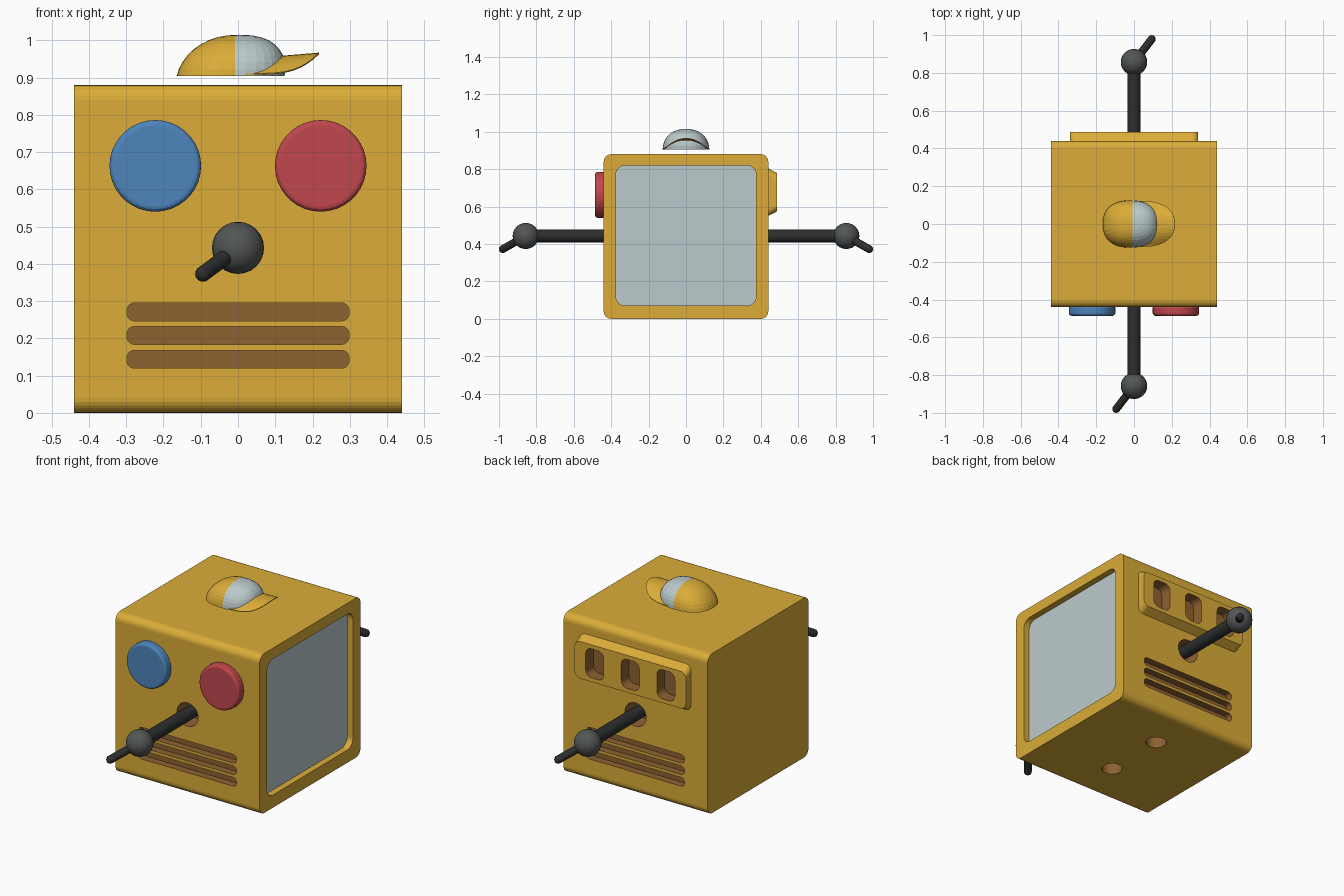
import bpy, bmesh, math
from mathutils import Vector

if "Cube" in bpy.data.objects:
    bpy.data.objects.remove(bpy.data.objects["Cube"])


def material(name, r, g, b):
    m = bpy.data.materials.new(name)
    lin = [(c / 255 / 12.92) if c < 11 else ((c / 255 + 0.055) / 1.055) ** 2.4 for c in (r, g, b)]
    m.diffuse_color = (*lin, 1)
    m.use_nodes = True
    m.node_tree.nodes["Principled BSDF"].inputs["Base Color"].default_value = m.diffuse_color
    return m


YELLOW = material("yellow", 219, 172, 56)
BROWN = material("brown", 142, 98, 50)
PALE = material("pale grey", 187, 202, 203)
BLUE = material("blue", 78, 133, 188)
RED = material("red", 192, 71, 78)
DARK = material("near black", 45, 46, 46)
GREY = material("dark grey", 82, 86, 84)
SHELL = [YELLOW, BROWN, PALE]


def finish(name, bm, mats, index=0):
    bmesh.ops.remove_doubles(bm, verts=bm.verts, dist=1e-5)
    bmesh.ops.recalc_face_normals(bm, faces=bm.faces)
    for f in bm.faces:
        f.material_index = index
    me = bpy.data.meshes.new(name)
    bm.to_mesh(me)
    bm.free()
    for m in mats:
        me.materials.append(m)
    ob = bpy.data.objects.new(name, me)
    bpy.context.collection.objects.link(ob)
    return ob


def outline(cu, cv, w, h, r, seg):
    pts = []
    for k, (su, sv) in enumerate(((1, 1), (-1, 1), (-1, -1), (1, -1))):
        for i in range(seg + 1):
            a = math.pi / 2 * (k + i / seg)
            p = (cu + su * (w / 2 - r) + r * math.cos(a), cv + sv * (h / 2 - r) + r * math.sin(a))
            if not pts or math.dist(p, pts[-1]) > 1e-5:
                pts.append(p)
    if math.dist(pts[0], pts[-1]) < 1e-5:
        pts.pop()
    return pts


def prism(name, axis, centre, size, r, a, b, mats, index=0, seg=6, end_size=None):
    """Rounded rectangle extruded along an axis from a to b."""
    place = {"x": lambda u, v, d: (d, u, v), "y": lambda u, v, d: (u, d, v),
             "z": lambda u, v, d: (u, v, d)}[axis]
    bm = bmesh.new()
    rings = [[bm.verts.new(place(u, v, d)) for u, v in outline(*centre, *s, r, seg)]
             for s, d in ((size, a), (end_size or size, b))]
    bm.faces.new(rings[0])
    bm.faces.new(rings[1])
    n = len(rings[0])
    for i in range(n):
        j = (i + 1) % n
        bm.faces.new((rings[0][i], rings[0][j], rings[1][j], rings[1][i]))
    return finish(name, bm, mats, index)


def cut(cutter, *targets):
    cutter.hide_render = True
    for t in targets:
        mod = t.modifiers.new("cut", "BOOLEAN")
        mod.operation = "DIFFERENCE"
        mod.solver = "EXACT"
        mod.object = cutter
        bpy.context.view_layer.objects.active = t
        bpy.ops.object.modifier_apply(modifier=mod.name)
    bpy.data.objects.remove(cutter)


# Box body and the raised panel on its back
body = prism("body", "x", (0, 0.44), (0.88, 0.88), 0.04, -0.44, 0.44, SHELL)
panel = prism("back_panel", "y", (0, 0.677), (0.68, 0.265), 0.035, 0.43, 0.486, SHELL,
              end_size=(0.68, 0.205))

# Screen recess, vents, sockets and panel windows
cut(prism("cutter", "x", (0, 0.445), (0.75, 0.75), 0.05, 0.405, 0.6, SHELL), body)
for s in (-1, 1):
    for z in (0.144, 0.208, 0.271):
        cut(prism("cutter", "y", (0, z), (0.596, 0.048), 0.02, s * 0.40, s * 0.6, SHELL, 1), body)
    cut(prism("cutter", "y", (0, 0.44), (0.13, 0.13), 0.065, s * 0.34, s * 0.6, SHELL, 1), body)
    cut(prism("cutter", "z", (0, s * 0.18), (0.11, 0.11), 0.055, -0.1, 0.08, SHELL, 1), body)
for x in (-0.217, 0, 0.217):
    cut(prism("cutter", "y", (x, 0.677), (0.11, 0.16), 0.035, 0.42, 0.6, SHELL, 1), body, panel)

# Screen colour on the floor of the side recess
for p in body.data.polygons:
    if p.normal.x > 0.9 and 0.39 < p.center.x < 0.42:
        p.material_index = 2

# Two round buttons
for name, x, m in (("blue_button", -0.222, BLUE), ("red_button", 0.222, RED)):
    b = prism(name, "y", (x, 0.663), (0.246, 0.246), 0.123, -0.43, -0.486, [m], seg=9)
    mod = b.modifiers.new("bevel", "BEVEL")
    mod.width, mod.segments, mod.limit_method = 0.014, 3, "ANGLE"


def ball(name, c, r, m, seg=24):
    bm = bmesh.new()
    bmesh.ops.create_uvsphere(bm, u_segments=seg, v_segments=seg // 2, radius=r)
    bmesh.ops.translate(bm, verts=bm.verts, vec=c)
    return finish(name, bm, [m])


def rod(name, p, q, r, m, seg=20):
    p, q = Vector(p), Vector(q)
    bm = bmesh.new()
    bmesh.ops.create_cone(bm, cap_ends=True, segments=seg, radius1=r, radius2=r, depth=(q - p).length)
    bmesh.ops.rotate(bm, verts=bm.verts,
                     matrix=(q - p).to_track_quat("Z", "Y").to_matrix())
    bmesh.ops.translate(bm, verts=bm.verts, vec=(p + q) / 2)
    return finish(name, bm, [m])


# Arms, joint balls and hands, turned half round for the back
smooth = []
for side, s in (("front", -1), ("back", 1)):
    joint, tip = (0, s * 0.857, 0.443), (s * 0.094, s * 0.979, 0.373)
    smooth += [rod(side + "_arm", (0, s * 0.345, 0.443), joint, 0.034, DARK),
               ball(side + "_joint", joint, 0.07, GREY),
               rod(side + "_hand", joint, tip, 0.021, DARK, 16),
               ball(side + "_hand_tip", tip, 0.021, DARK, 16)]


def sp(v, e):
    return math.copysign(abs(v) ** e, v)


# Cap crown: squarish half dome, front half pale
bm = bmesh.new()
N, M = 32, 9
rows = []
for j in range(M + 1):
    e = math.pi / 2 * j / M
    k, h = math.cos(e) ** 0.85, math.sin(e)
    rows.append([bm.verts.new((-0.02 + 0.145 * k * sp(math.cos(t), 0.85) + 0.025 * h,
                               0.125 * k * sp(math.sin(t), 0.85), 0.904 + 0.111 * h))
                 for t in (2 * math.pi * i / N for i in range(N))])
for a, b in zip(rows, rows[1:]):
    for i in range(N):
        bm.faces.new((a[i], a[(i + 1) % N], b[(i + 1) % N], b[i]))
crown_plane = (-0.008, 0, 0)
bmesh.ops.bisect_plane(bm, geom=bm.verts[:] + bm.edges[:] + bm.faces[:],
                       plane_co=crown_plane, plane_no=(1, 0, 0))
crown = finish("cap_crown", bm, [YELLOW, PALE])
for p in crown.data.polygons:
    p.material_index = int(p.center.x > -0.008)

# Cap brim: arched fan rising towards its tip
bm = bmesh.new()
rows = []
for j in range(5):
    f = j / 4
    row = []
    for i in range(21):
        t = math.pi * (i / 20 - 0.5)
        c, s = max(math.cos(t), 0), math.sin(t)
        inner = Vector((0.112 * c ** 0.85, 0.115 * sp(s, 0.85), 0.908 + 0.048 * c * c))
        outer = Vector((0.02 + 0.197 * c ** 0.8, 0.122 * sp(s, 0.85), 0.909 + 0.056 * c ** 3))
        row.append(bm.verts.new(inner.lerp(outer, f)))
    rows.append(row)
for a, b in zip(rows, rows[1:]):
    for i in range(20):
        bm.faces.new((a[i], b[i], b[i + 1], a[i + 1]))
brim = finish("cap_brim", bm, [YELLOW])
mod = brim.modifiers.new("thickness", "SOLIDIFY")
mod.thickness, mod.offset = 0.004, 0

# Smooth shading on the round arm parts
for ob in smooth:
    for p in ob.data.polygons:
        p.use_smooth = len(p.vertices) <= 4
